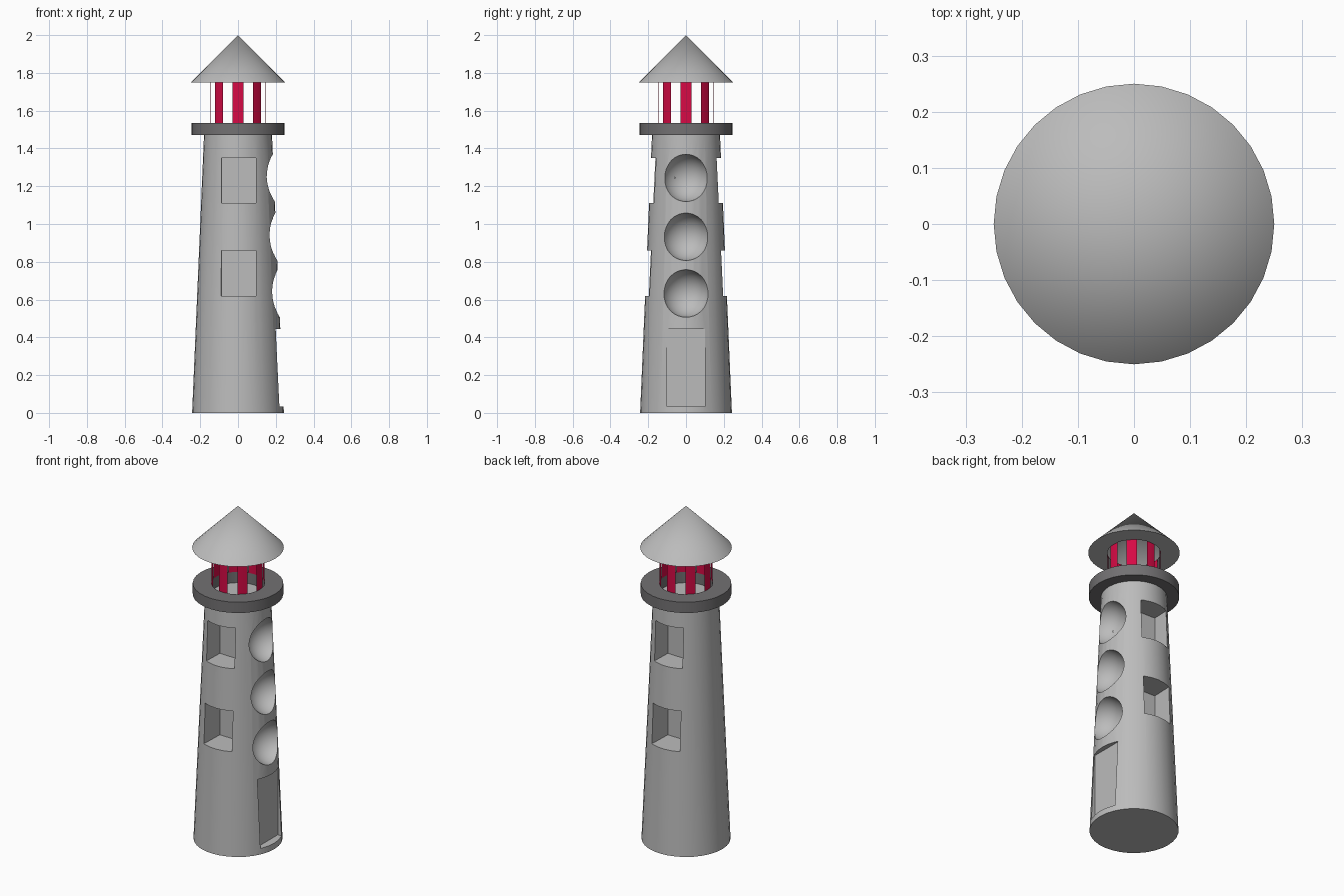
import bpy, bmesh, math
from mathutils import Matrix, Vector

if "Cube" in bpy.data.objects:
    bpy.data.objects.remove(bpy.data.objects["Cube"])

SIDES = 32


def material(name, rgb):
    m = bpy.data.materials.new(name)
    m.diffuse_color = (*rgb, 1)
    m.use_nodes = True
    m.node_tree.nodes["Principled BSDF"].inputs["Base Color"].default_value = m.diffuse_color
    return m


STONE = material("light_grey", (0.50, 0.50, 0.50))
DARK = material("dark_grey", (0.17, 0.165, 0.17))
RED = material("red", (0.68, 0.003, 0.06))


def make_object(name, bm, mat=None):
    me = bpy.data.meshes.new(name)
    bm.to_mesh(me)
    bm.free()
    ob = bpy.data.objects.new(name, me)
    bpy.context.collection.objects.link(ob)
    if mat:
        me.materials.append(mat)
    return ob


def lathe(name, profile, mat, closed=False, keep=lambda i: True):
    """Revolve (radius, z) points; keep(i) selects which side panels exist."""
    bm = bmesh.new()
    rings = []
    for r, z in profile:
        if r == 0:
            rings.append([bm.verts.new((0, 0, z))] * SIDES)
        else:
            rings.append([bm.verts.new((r * math.cos(2 * math.pi * i / SIDES),
                                        r * math.sin(2 * math.pi * i / SIDES), z))
                          for i in range(SIDES)])
    pairs = list(zip(rings, rings[1:]))
    if closed:
        pairs.append((rings[-1], rings[0]))
    for a, b in pairs:
        for i in range(SIDES):
            if keep(i):
                j = (i + 1) % SIDES
                quad = list(dict.fromkeys((a[i], a[j], b[j], b[i])))
                bm.faces.new(quad)
    loose = [v for v in bm.verts if not v.link_faces]
    bmesh.ops.delete(bm, geom=loose, context='VERTS')
    return make_object(name, bm, mat)


def smooth(ob):
    bpy.ops.object.select_all(action='DESELECT')
    ob.select_set(True)
    bpy.context.view_layer.objects.active = ob
    bpy.ops.object.shade_smooth_by_angle(angle=math.radians(30))


def box_cutter(x0, x1, y0, y1, z0, z1, spin=0.0):
    bm = bmesh.new()
    size = Vector((x1 - x0, y1 - y0, z1 - z0))
    mid = Vector(((x0 + x1) / 2, (y0 + y1) / 2, (z0 + z1) / 2))
    bmesh.ops.create_cube(bm, size=1, matrix=Matrix.Translation(mid) @ Matrix.Diagonal((*size, 1)))
    bmesh.ops.rotate(bm, verts=bm.verts, cent=(0, 0, 0), matrix=Matrix.Rotation(spin, 3, 'Z'))
    return make_object("cutter", bm)


def sphere_cutter(x, z, r):
    bm = bmesh.new()
    bmesh.ops.create_uvsphere(bm, u_segments=32, v_segments=16, radius=r,
                              matrix=Matrix.Translation((x, 0, z)))
    return make_object("cutter", bm)


# tapered tower body
tower = lathe("tower", [(0, 0), (0.243, 0), (0.18, 1.47), (0, 1.47)], STONE)

# door recess, round hollows above it, square windows on front and back
cutters = [box_cutter(0.195, 0.4, -0.1, 0.1, 0.035, 0.445)]
for x, z in ((0.23, 0.633), (0.22, 0.933), (0.21, 1.245)):
    cutters.append(sphere_cutter(x, z, 0.127))
for z0, z1 in ((0.62, 0.86), (1.11, 1.35)):
    for turn in (0, math.pi):
        cutters.append(box_cutter(-0.082, 0.101, -0.4, -0.055, z0, z1,
                                  turn - math.radians(2)))
for c in cutters:
    c.hide_render = True
    mod = tower.modifiers.new("cut", 'BOOLEAN')
    mod.operation = 'DIFFERENCE'
    mod.solver = 'EXACT'
    mod.object = c
deps = bpy.context.evaluated_depsgraph_get()
cut_mesh = bpy.data.meshes.new_from_object(tower.evaluated_get(deps))
tower.modifiers.clear()
tower.data = cut_mesh
for c in cutters:
    bpy.data.objects.remove(c)
for p in tower.data.polygons:
    p.material_index = 0

# gallery ring
gallery = lathe("gallery_ring", [(0.145, 1.47), (0.247, 1.47), (0.247, 1.535), (0.145, 1.535)],
                DARK, closed=True)

# eight thin lantern bars, each two panels wide
bars = lathe("lantern_bars", [(0.145, 1.535), (0.145, 1.75)], RED,
             keep=lambda i: i % 4 in (0, 3))

# hollow roof cone with an underside rim
roof = lathe("roof", [(0.145, 1.75), (0.25, 1.75), (0, 2.0)], STONE)

for ob in (tower, gallery, bars, roof):
    smooth(ob)
